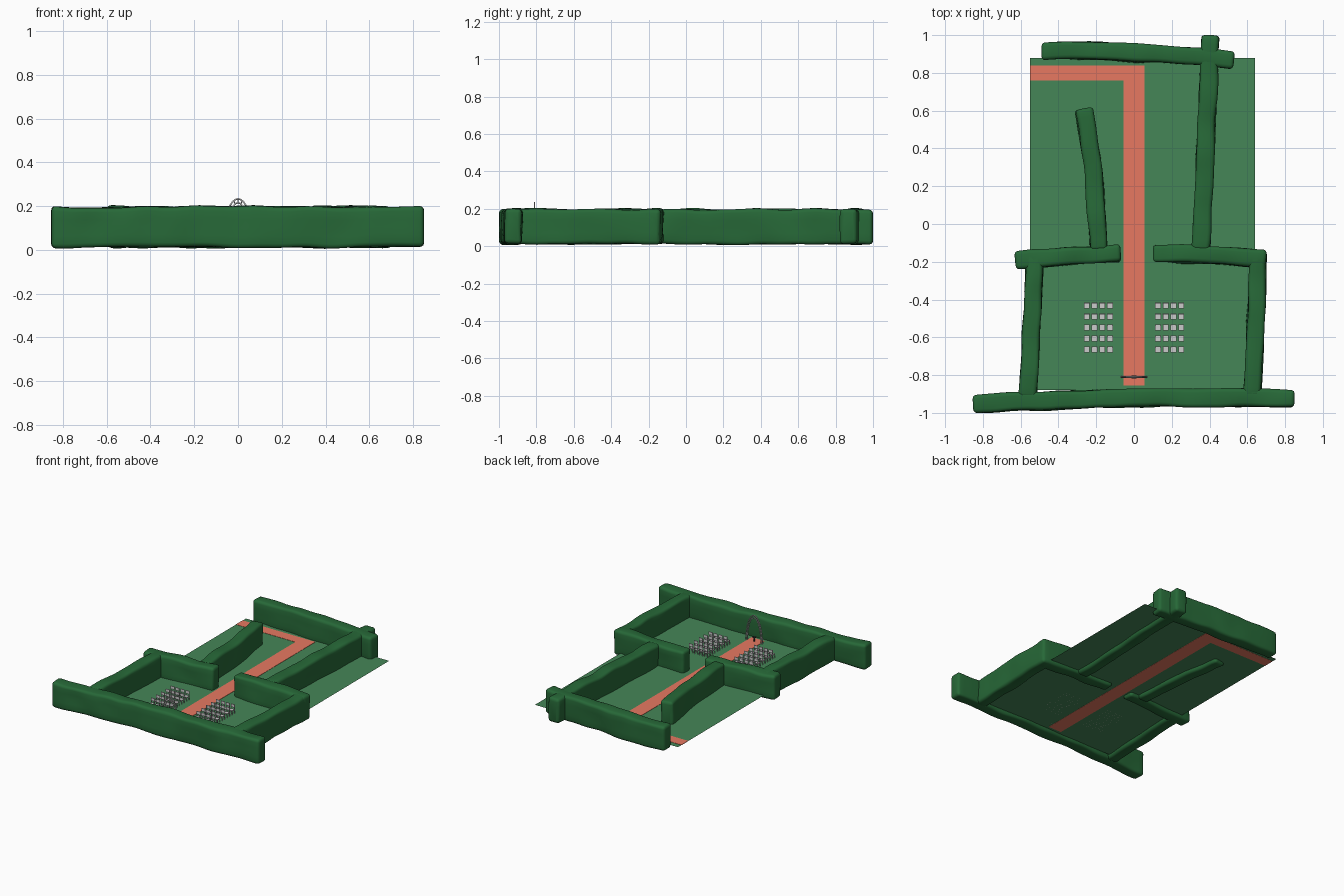
import bpy, bmesh, math
from mathutils import Vector, noise

if "Cube" in bpy.data.objects:
    bpy.data.objects.remove(bpy.data.objects["Cube"])

LAWN_Z = 0.037


def material(name, rgb):
    m = bpy.data.materials.new(name)
    m.diffuse_color = (*rgb, 1)
    m.use_nodes = True
    m.node_tree.nodes["Principled BSDF"].inputs["Base Color"].default_value = m.diffuse_color
    return m


hedge_green = material("hedge_green", (0.02, 0.14, 0.039))
lawn_green = material("lawn_green", (0.06, 0.24, 0.095))
terracotta = material("terracotta", (0.8, 0.19, 0.12))
dark = material("dark", (0.03, 0.03, 0.03))


def finish(bm, name, mat=None, smooth=False):
    bmesh.ops.recalc_face_normals(bm, faces=bm.faces)
    for f in bm.faces:
        f.smooth = smooth
    me = bpy.data.meshes.new(name)
    bm.to_mesh(me)
    bm.free()
    ob = bpy.data.objects.new(name, me)
    bpy.context.collection.objects.link(ob)
    if mat:
        me.materials.append(mat)
    return ob


def add_box(bm, x0, x1, y0, y1, z0, z1):
    for v in bmesh.ops.create_cube(bm, size=1)["verts"]:
        v.co = Vector(((x0 + x1) / 2 + v.co.x * (x1 - x0),
                       (y0 + y1) / 2 + v.co.y * (y1 - y0),
                       (z0 + z1) / 2 + v.co.z * (z1 - z0)))


def rounded_section(hw, hh, r):
    """Rounded rectangle with extra points along its sides."""
    pts = []
    for k, (sx, sy) in enumerate(((1, 1), (-1, 1), (-1, -1), (1, -1))):
        for i in range(4):
            a = math.radians(90 * k + 30 * i)
            pts.append((sx * (hw - r) + r * math.cos(a), sy * (hh - r) + r * math.sin(a)))
        if k in (0, 2):
            pts.append((0, sy * hh))
        else:
            pts += [(sx * hw, sx * t * (hh - r)) for t in (-0.5, 0, 0.5)]
    return pts


def hedge(name, start, mid, end, width=0.092, z0=0.012, z1=0.198):
    """Wavy clipped hedge swept through three plan points."""
    a, m, b = (Vector((*p, 0)) for p in (start, mid, end))
    ctrl = 2 * m - (a + b) / 2
    length, r = (b - a).length, 0.02
    n = max(8, int(length / 0.035))
    ends = [0, 0.004, 0.011]
    ds = ends + [r + (length - 2 * r) * i / n for i in range(n + 1)] + [length - e for e in reversed(ends)]
    bm = bmesh.new()
    rings = []
    for d in ds:
        t, e = d / length, min(d, length - d)
        inset = r - math.sqrt(max(0, r * r - max(0, r - e) ** 2))
        c = a * (1 - t) ** 2 + ctrl * 2 * t * (1 - t) + b * t * t
        tan = ((ctrl - a) * (1 - t) + (b - ctrl) * t).normalized()
        side = Vector((tan.y, -tan.x, 0))
        ring = []
        for u, w in rounded_section(width / 2 - inset, (z1 - z0) / 2 - inset, max(0.004, r - inset)):
            p = c + side * u + Vector((0, 0, (z0 + z1) / 2 + w))
            wob = noise.noise_vector(p * 6)
            p += side * wob.x * 0.01 + Vector((0, 0, wob.z * 0.01))
            p.z = max(p.z, 0)
            ring.append(bm.verts.new(p))
        rings.append(ring)
    k = len(rings[0])
    for p, q in zip(rings, rings[1:]):
        for i in range(k):
            bm.faces.new((p[i], p[(i + 1) % k], q[(i + 1) % k], q[i]))
    bm.faces.new(rings[0])
    bm.faces.new(rings[-1])
    finish(bm, name, hedge_green, True)


# Hedges
hedge("front_hedge", (-0.853, -0.953), (0, -0.922), (0.85, -0.925), 0.096)
hedge("left_side_hedge", (-0.565, -0.92), (-0.54, -0.52), (-0.53, -0.15))
hedge("right_side_hedge", (0.625, -0.92), (0.645, -0.52), (0.655, -0.14))
hedge("left_cross_hedge", (-0.63, -0.192), (-0.35, -0.17), (-0.07, -0.155))
hedge("right_cross_hedge", (0.10, -0.155), (0.40, -0.165), (0.70, -0.185))
hedge("left_inner_hedge", (-0.19, -0.14), (-0.215, 0.26), (-0.265, 0.612))
hedge("right_inner_hedge", (0.355, -0.14), (0.382, 0.45), (0.405, 1.0))
hedge("back_hedge", (-0.49, 0.918), (0.02, 0.907), (0.53, 0.868))

# Lawn sheet
bm = bmesh.new()
bm.faces.new([bm.verts.new((x, y, LAWN_Z)) for x, y in
              ((-0.55, -0.88), (0.64, -0.88), (0.64, 0.88), (-0.55, 0.88))])
finish(bm, "lawn", lawn_green)

# L-shaped path: two thin slabs set through the lawn
bm = bmesh.new()
add_box(bm, -0.055, 0.055, -0.855, 0.84, LAWN_Z - 0.001, LAWN_Z + 0.002)
add_box(bm, -0.55, -0.055, 0.76, 0.84, LAWN_Z - 0.001, LAWN_Z + 0.002)
finish(bm, "path", terracotta)

# Rows of chairs facing the arch
for side, name in ((-1, "left_chairs"), (1, "right_chairs")):
    bm = bmesh.new()
    for row in range(5):
        y = -0.665 + row * 0.058
        for col in range(4):
            x = side * (0.127 + col * 0.041)
            add_box(bm, x - 0.015, x + 0.015, y - 0.015, y + 0.015, 0.064, 0.069)
            add_box(bm, x - 0.016, x + 0.016, y + 0.013, y + 0.017, 0.082, 0.104)
            for sx in (-0.013, 0.013):
                for sy, h in ((-0.013, 0.064), (0.014, 0.102)):
                    add_box(bm, x + sx - 0.002, x + sx + 0.002, y + sy - 0.002, y + sy + 0.002, LAWN_Z, h)
    finish(bm, name)


def tube(name, pts, radius):
    cu = bpy.data.curves.new(name, "CURVE")
    cu.dimensions = "3D"
    cu.bevel_depth = radius
    cu.bevel_resolution = 1
    cu.use_fill_caps = True
    sp = cu.splines.new("POLY")
    sp.points.add(len(pts) - 1)
    for p, co in zip(sp.points, pts):
        p.co = (*co, 1)
    bpy.context.collection.objects.link(bpy.data.objects.new(name, cu))


# Ceremony arch: two nested hoops joined by rungs
def hoop(a, b, t):
    return (a * math.cos(t), -0.81, LAWN_Z + b * math.sin(t))


for name, a, b in (("outer_hoop", 0.068, 0.196), ("inner_hoop", 0.056, 0.178)):
    tube(name, [hoop(a, b, math.pi * i / 24) for i in range(25)], 0.004)
for i in range(1, 12):
    t = math.pi * i / 12
    tube("arch_rung", [hoop(0.056, 0.178, t), hoop(0.068, 0.196, t)], 0.002)

# Small table under the arch
bm = bmesh.new()
add_box(bm, -0.012, 0.012, -0.818, -0.802, 0.068, 0.074)
add_box(bm, -0.004, 0.004, -0.814, -0.806, LAWN_Z, 0.068)
finish(bm, "small_table", dark)
